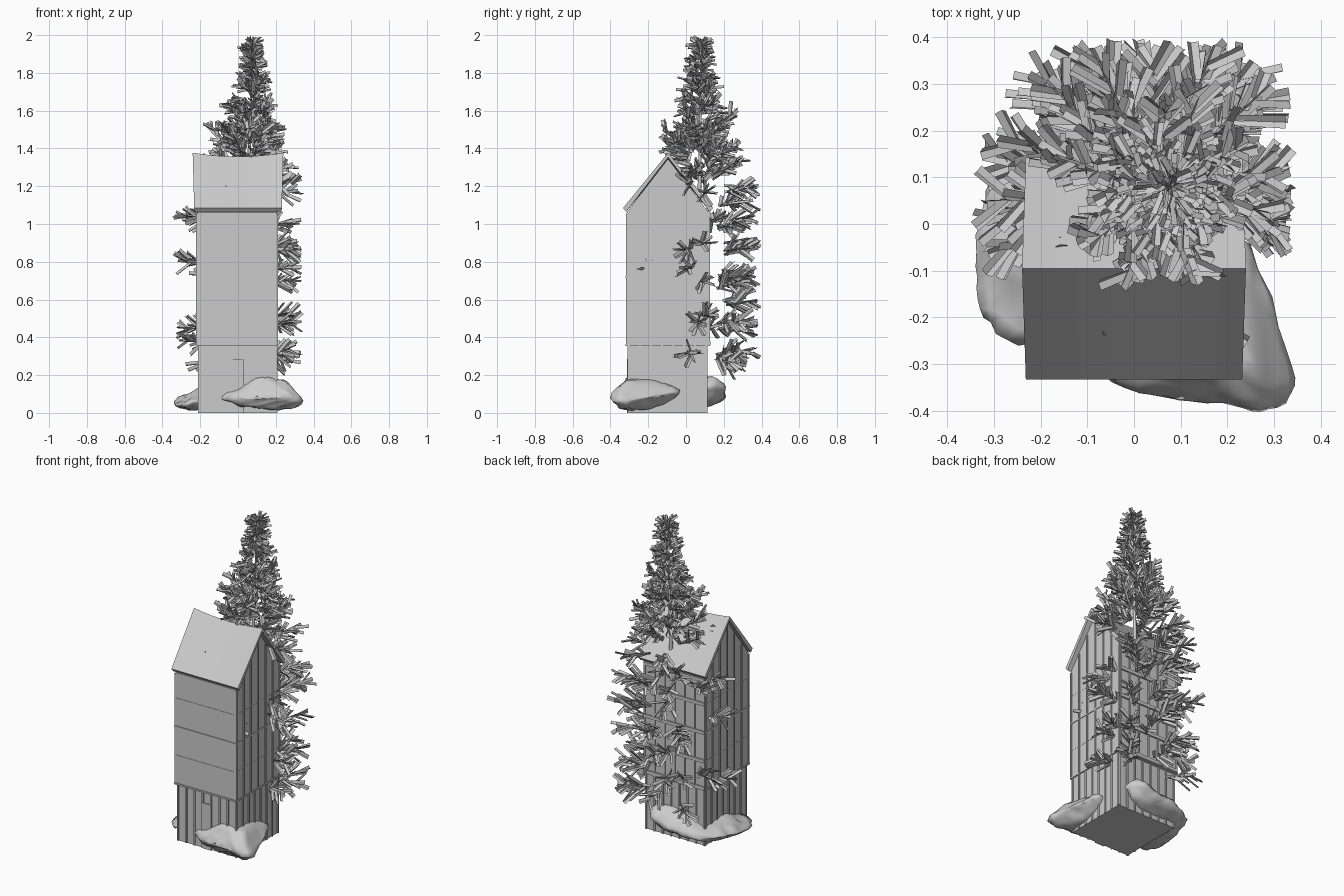
import bpy, bmesh, math, random
from mathutils import Vector, noise

if "Cube" in bpy.data.objects:
    bpy.data.objects.remove(bpy.data.objects["Cube"])
random.seed(11)
YC = -0.095                     # ridge position

def finish(bm, name, smooth=False, normals=True):
    if normals:
        bmesh.ops.recalc_face_normals(bm, faces=bm.faces)
    me = bpy.data.meshes.new(name)
    bm.to_mesh(me)
    bm.free()
    bpy.context.collection.objects.link(bpy.data.objects.new(name, me))
    for p in me.polygons:
        p.use_smooth = smooth

def box(bm, x0, x1, y0, y1, z0, z1):
    for v in bmesh.ops.create_cube(bm, size=1)["verts"]:
        v.co = Vector(((x0 + x1) / 2 + v.co.x * (x1 - x0),
                       (y0 + y1) / 2 + v.co.y * (y1 - y0),
                       (z0 + z1) / 2 + v.co.z * (z1 - z0)))

def loft(bm, rings):
    n = len(rings[0])
    for a, b in zip(rings, rings[1:]):
        for k in range(n):
            bm.faces.new((a[k], a[(k + 1) % n], b[(k + 1) % n], b[k]))
    bm.faces.new(rings[0])
    bm.faces.new(rings[-1])

# ground storey and gabled upper storeys
bm = bmesh.new()
box(bm, -0.207, 0.203, -0.303, 0.107, 0, 0.36)
finish(bm, "ground_storey")
bm = bmesh.new()
gable = [(-0.315, 0.355), (0.12, 0.355), (0.12, 1.06), (YC, 1.345), (-0.315, 1.06)]
loft(bm, [[bm.verts.new((x, y, z)) for y, z in gable] for x in (-0.217, 0.207)])
finish(bm, "upper_storeys")

# vertical battens
bm = bmesh.new()
w = 0.005
for i in range(8):
    x, y = -0.205 + 0.058 * i, -0.301 + 0.058 * i
    for yy in (-0.305, 0.109):
        box(bm, x - w, x + w, yy - w, yy + w, 0, 0.36)
    for xx in (-0.208, 0.204):
        box(bm, xx - w, xx + w, y - w, y + w, 0, 0.36)
for i in range(7):
    x, y = -0.213 + 0.0693 * i, -0.312 + 0.0717 * i
    box(bm, x - w, x + w, 0.117, 0.126, 0.36, 1.07)
    for xx in (-0.217, 0.207):
        box(bm, xx - w, xx + w, y - w, y + w, 0.36, 1.335 - abs(y - YC) * 1.3)
finish(bm, "vertical_battens")

# horizontal bands, front panel seams and back rails
bm = bmesh.new()
for z in (0.36, 0.72):
    box(bm, -0.221, 0.211, -0.320, 0.126, z - 0.005, z + 0.005)
for z in (0.54, 0.9):
    box(bm, -0.218, 0.208, -0.317, 0.122, z - 0.002, z + 0.002)
for z in (0.37, 0.54, 0.72, 0.9, 1.05):
    box(bm, -0.217, 0.207, 0.12, 0.13, z - 0.01, z + 0.01)
finish(bm, "horizontal_bands")
bm = bmesh.new()
box(bm, -0.035, 0.031, -0.312, -0.30, 0, 0.285)
finish(bm, "door")

# saddle roof with a sagging ridge
bm = bmesh.new()
rows = []
for i in range(9):
    t = i / 4 - 1
    up = 0.02 * t * t
    pts = [(YC - 0.238, 1.085, 0.232), (YC, 1.357 + up, 0.24), (YC + 0.238, 1.085, 0.232),
           (YC + 0.222, 1.065, 0.231), (YC, 1.333 + up, 0.239), (YC - 0.222, 1.065, 0.231)]
    rows.append([bm.verts.new((w * t, y, z)) for y, z, w in pts])
loft(bm, rows)
finish(bm, "roof")

# boulders: hull of a few points, subdivided and roughened
def rock(name, pts):
    bm = bmesh.new()
    for p in pts:
        bm.verts.new(p)
    bmesh.ops.convex_hull(bm, input=bm.verts[:])
    bmesh.ops.delete(bm, geom=[v for v in bm.verts if not v.link_faces], context='VERTS')
    bmesh.ops.subdivide_edges(bm, edges=bm.edges[:], cuts=4, use_grid_fill=True)
    for _ in range(2):
        bmesh.ops.smooth_vert(bm, verts=bm.verts[:], factor=0.4,
                              use_axis_x=True, use_axis_y=True, use_axis_z=True)
    bm.normal_update()
    for v in bm.verts:
        v.co += v.normal * (0.018 * noise.noise(v.co * 13) + 0.009 * noise.noise(v.co * 35))
    finish(bm, name, True)

rock("front_boulder", [
    (-0.13, -0.28, 0.08), (-0.07, -0.34, 0.07), (0.1, -0.375, 0.08), (0.25, -0.40, 0.08),
    (0.345, -0.395, 0.06), (0.355, -0.32, 0.06), (0.28, -0.13, 0.09), (0.23, -0.01, 0.12),
    (0.12, -0.01, 0.11), (0.15, -0.31, 0.21), (0.24, -0.29, 0.19), (0.2, -0.2, 0.17),
    (0.05, -0.33, 0.03), (0.27, -0.34, 0.015), (0.2, -0.15, 0.02), (0.02, -0.25, 0.03)])
rock("back_boulder", [
    (-0.23, -0.29, 0.06), (-0.33, -0.21, 0.04), (-0.35, -0.1, 0.05), (-0.32, 0.04, 0.07),
    (-0.3, 0.14, 0.08), (-0.2, 0.2, 0.07), (-0.03, 0.215, 0.1), (0.12, 0.215, 0.13),
    (0.19, 0.11, 0.14), (0.1, 0.12, 0.21), (-0.22, -0.05, 0.13), (0.02, 0.16, 0.18),
    (-0.3, -0.12, 0.01), (-0.22, 0.1, 0.02), (0.08, 0.14, 0.04), (-0.1, -0.1, 0.02)])

# conifer growing through the house: axis and outline
def axis(z):
    return Vector((0.02 + 0.029 * z, 0.06 + 0.01 * z, z))

def radius(z):
    tab = [(0, 0.3), (0.9, 0.32), (1.2, 0.26), (1.4, 0.16), (1.6, 0.10), (1.8, 0.045), (2.01, 0.015)]
    for (a, ra), (b, rb) in zip(tab, tab[1:]):
        if z <= b:
            return ra + (rb - ra) * (z - a) / (b - a)

# trunk
bm = bmesh.new()
rings = []
for i in range(9):
    c, r = axis(0.02 + 1.93 * i / 8), 0.028 * (1 - i / 8.4)
    rings.append([bm.verts.new(c + Vector((r * math.cos(k * math.pi / 3), r * math.sin(k * math.pi / 3), 0)))
                  for k in range(6)])
loft(bm, rings)
finish(bm, "trunk", True)

# needle card folded along its middle, skipped outside the tree's envelope
def strip(bm, p, d, length, w):
    d = d.normalized()
    q = p + d * length
    if not (-0.35 < q.x < 0.34 and -0.30 < q.y < 0.395 and q.z < 1.995) or (q.z > 1.2 and q.y < -0.14):
        return
    s = d.cross(Vector((random.uniform(-1, 1), random.uniform(-1, 1), 0.8))).normalized()
    fold = s.cross(d) * w * 0.35
    a = [bm.verts.new(v) for v in (p - s * w * 0.4 + fold, p, p + s * w * 0.4 + fold,
                                   q - s * w * 0.5 + fold, q, q + s * w * 0.5 + fold)]
    bm.faces.new((a[0], a[1], a[4], a[3]))
    bm.faces.new((a[1], a[2], a[5], a[4]))

def branch(bm, z, ang, rad, pitch, start):
    d = Vector((math.cos(ang) * math.cos(pitch), math.sin(ang) * math.cos(pitch), math.sin(pitch)))
    length = rad / max(0.45, math.cos(pitch))
    p = axis(z)
    w, n = (0.028, 5) if rad > 0.12 else (0.022, 3)
    strip(bm, p + d * length * start * 0.9, d, length * (1.1 - start), w)
    side = d.cross(Vector((0, 0, 1))).normalized()
    up = side.cross(d)
    for i in range(n):
        t = start + (0.9 - start) * i / (n - 1)
        for sgn in (-1, 1):
            roll = random.uniform(-1.4, 1.4)
            off = side * sgn * math.cos(roll) + up * math.sin(roll)
            size = (0.05 + 0.14 * rad) * random.uniform(0.75, 1.25) * (1.1 - 0.3 * i / n)
            strip(bm, p + d * length * t, d + off * random.uniform(0.7, 1.1), size, w)

# foliage: spiral of boughs, denser above the roof
bm = bmesh.new()
ang, z = 0, 0.24
while z < 1.96:
    ang += 2.4 + random.uniform(-.3, .3)
    low = z < 1.15
    pitch = random.uniform(-0.2, 0.3) if low else random.uniform(0.2, 0.9)
    if not (low and abs(math.cos(ang)) > 0.8):
        branch(bm, z, ang, radius(z) * random.uniform(0.75, 1.08), pitch, 0.55 if low else 0.35)
    z += 0.03 if low else 0.009
# boughs at the back
for i in range(15):
    branch(bm, 0.28 + i * 0.066, (0.75, 1.6, 2.35, 1.2, 2.0)[i % 5], 0.32, random.uniform(-0.15, 0.3), 0.5)
# boughs pushing out through the side walls
for zz, a in ((0.36, 3.5), (0.43, 2.9), (0.78, 3.3), (1.0, 2.8), (1.02, 3.2), (0.3, -0.2), (0.46, 0.0),
              (0.5, 0.2), (0.68, 0.1), (0.75, -0.25), (0.85, -0.3), (0.88, 0.1), (1.15, 0.15), (1.2, -0.3)):
    branch(bm, zz, a, 0.35 if math.cos(a) < 0 else 0.29, 0.05, 0.55)
# leader tip
for i in range(12):
    strip(bm, axis(1.86 + i * 0.006), Vector((math.cos(i * 2.4) * .4, math.sin(i * 2.4) * .4, 1)), 0.07, 0.018)
for v in bm.verts:
    v.co.z = min(v.co.z, 2.0)
finish(bm, "foliage", normals=False)
